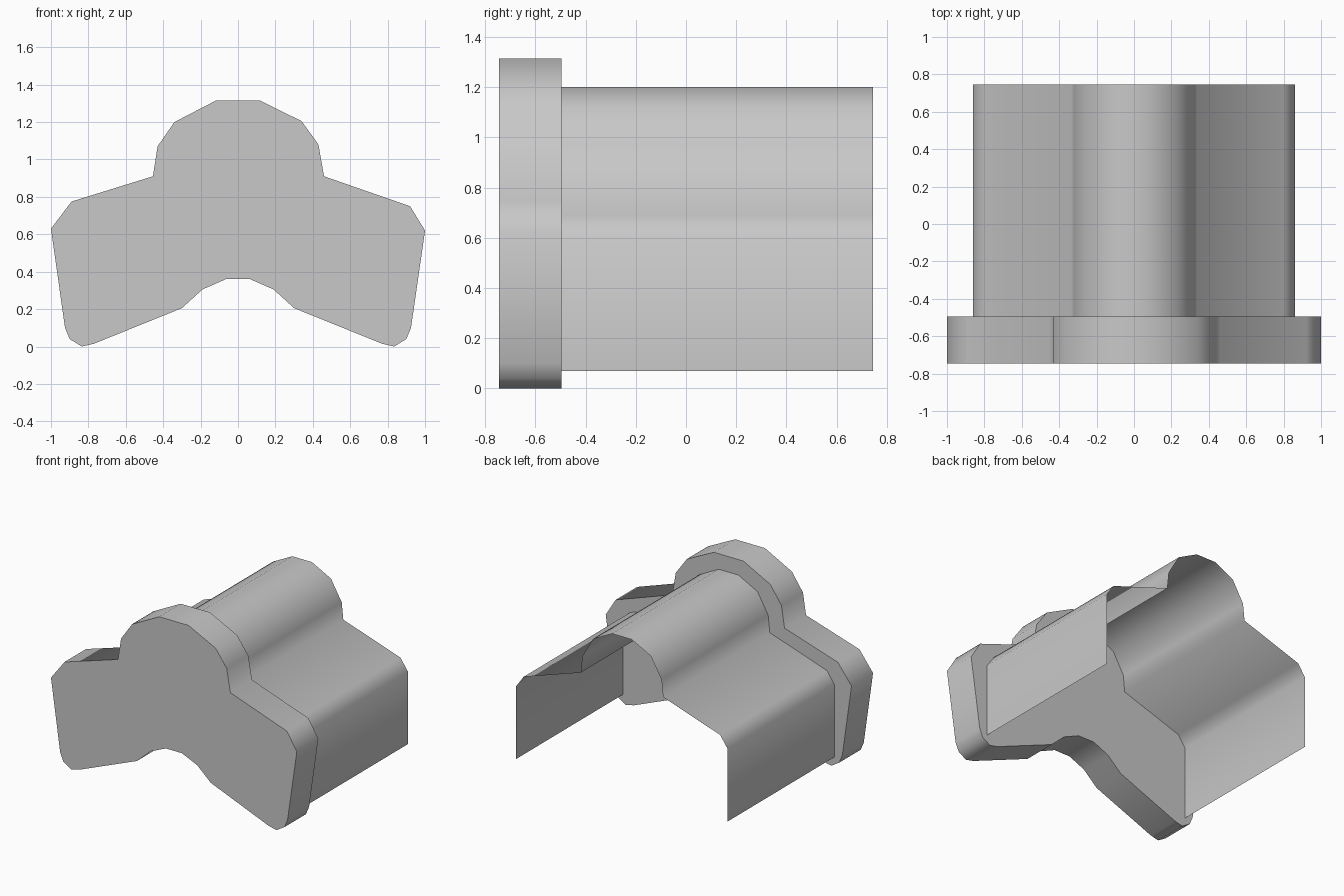
import bpy
import bmesh
import math

cube = bpy.data.objects.get("Cube")
if cube:
    bpy.data.objects.remove(cube, do_unlink=True)

grey = bpy.data.materials.new("plain_grey")
grey.use_nodes = True
colour = (0.58, 0.58, 0.58, 1)
grey.diffuse_color = colour
grey.node_tree.nodes["Principled BSDF"].inputs["Base Color"].default_value = colour


def mirrored(half):
    """Complete a right-hand half outline with its left-hand reflection."""
    return [(-x, z) for x, z in reversed(half)] + half


def extrude_profile(name, points, y0, y1, solid):
    """Sweep an x-z profile along y; solid closes the loop and caps the ends."""
    bm = bmesh.new()
    front = [bm.verts.new((x, y0, z)) for x, z in points]
    back = [bm.verts.new((x, y1, z)) for x, z in points]
    count = len(points)
    for i in range(count if solid else count - 1):
        j = (i + 1) % count
        bm.faces.new((front[i], front[j], back[j], back[i]))
    if solid:
        bm.faces.new(front)
        bm.faces.new(back)
        bmesh.ops.recalc_face_normals(bm, faces=bm.faces)
    mesh = bpy.data.meshes.new(name)
    bm.to_mesh(mesh)
    bm.free()
    mesh.materials.append(grey)
    obj = bpy.data.objects.new(name, mesh)
    bpy.context.collection.objects.link(obj)
    bpy.ops.object.select_all(action="DESELECT")
    obj.select_set(True)
    bpy.context.view_layer.objects.active = obj
    # Rounded sides stay smooth, end caps stay crisp
    bpy.ops.object.shade_smooth_by_angle(angle=math.radians(80))
    return obj


# Thick end plate: domed top, sloping shoulders, arched underside
plate_top = [(-1, 0.63), (-0.89, 0.775), (-0.455, 0.91), (-0.43, 1.07),
             (-0.34, 1.2), (-0.12, 1.314), (0.12, 1.314), (0.34, 1.205),
             (0.43, 1.08), (0.46, 0.91), (0.92, 0.75), (1, 0.62)]
plate_bottom = mirrored([(0.065, 0.36), (0.19, 0.305), (0.3, 0.205), (0.77, 0.015),
                         (0.835, 0), (0.9, 0.04), (0.925, 0.1)])
extrude_profile("end_plate", plate_top + plate_bottom[::-1], -0.745, -0.495, True)

# Thin open cover running back from the plate
cover = mirrored([(0.08, 1.2), (0.235, 1.12), (0.322, 0.97), (0.335, 0.845),
                  (0.8, 0.69), (0.86, 0.605), (0.86, 0.07)])
extrude_profile("open_cover", cover, -0.495, 0.745, False)
